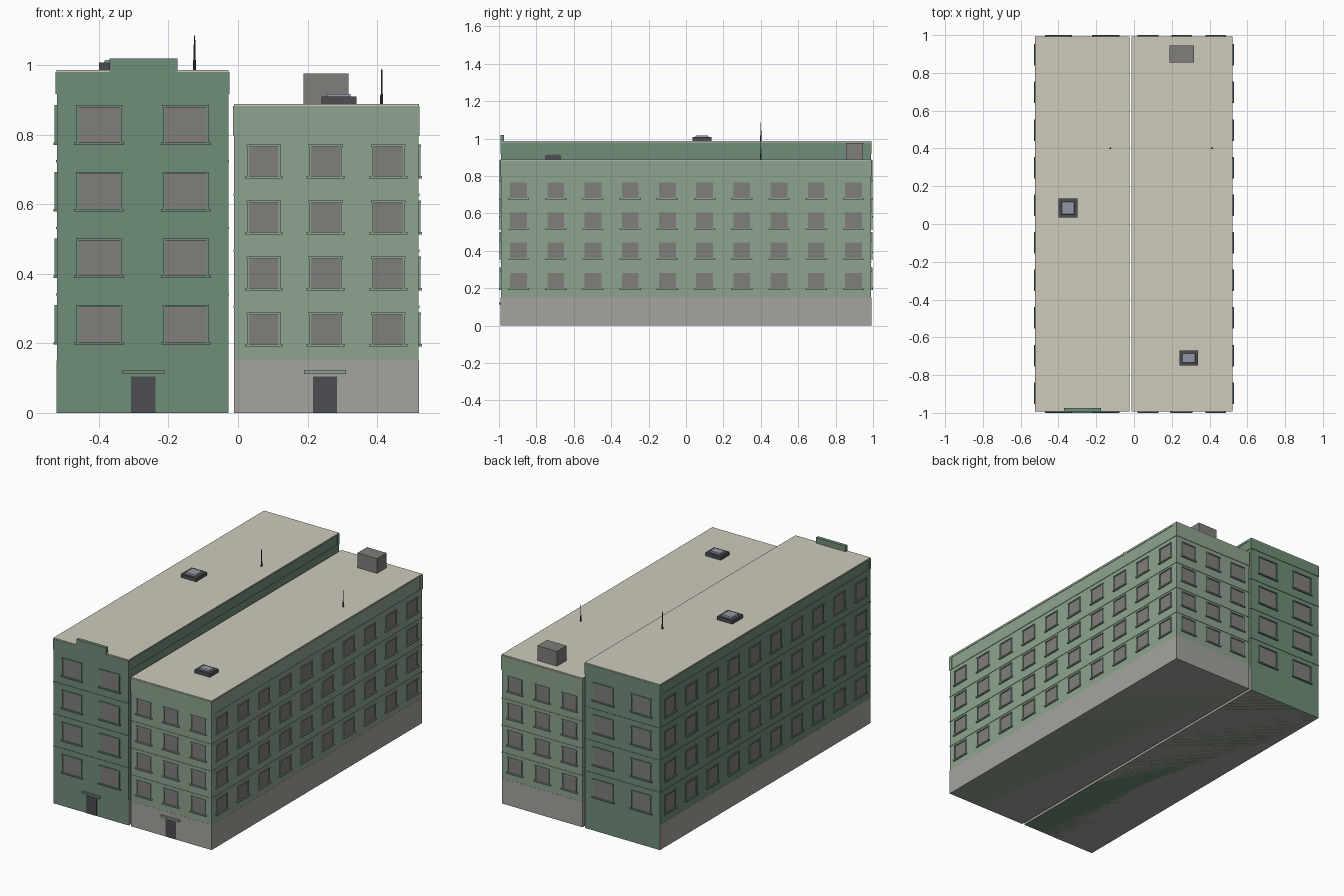
import bpy, bmesh
from mathutils import Vector, Matrix

if "Cube" in bpy.data.objects:
    bpy.data.objects.remove(bpy.data.objects["Cube"])


def material(name, rgb):
    m = bpy.data.materials.new(name)
    m.diffuse_color = (*rgb, 1)
    m.use_nodes = True
    m.node_tree.nodes["Principled BSDF"].inputs["Base Color"].default_value = m.diffuse_color
    return m


DARK_GREEN = material("dark_green", (0.16, 0.27, 0.19))
LIGHT_GREEN = material("light_green", (0.27, 0.37, 0.28))
STONE = material("stone", (0.38, 0.37, 0.34))
ROOF = material("roof_beige", (0.62, 0.59, 0.50))
PANE = material("pane", (0.22, 0.21, 0.195))
CHARCOAL = material("charcoal", (0.07, 0.075, 0.085))
SKY_GLASS = material("skylight_glass", (0.28, 0.31, 0.36))


def add_box(bm, x0, x1, y0, y1, z0, z1):
    size = Vector((x1 - x0, y1 - y0, z1 - z0))
    mid = Vector((x0 + x1, y0 + y1, z0 + z1)) / 2
    bmesh.ops.create_cube(bm, size=1, matrix=Matrix.Translation(mid) @ Matrix.Diagonal((*size, 1)))


def boxes(name, mat, items):
    bm = bmesh.new()
    for item in items:
        add_box(bm, *item)
    me = bpy.data.meshes.new(name)
    bm.to_mesh(me)
    bm.free()
    me.materials.append(mat)
    ob = bpy.data.objects.new(name, me)
    bpy.context.collection.objects.link(ob)
    return ob


def on_face(face, u0, u1, d, z0, z1):
    """Box on a wall: face = (axis, wall position, outward sign), d = projection."""
    axis, wall, s = face
    a, b = sorted((wall - s * 0.004, wall + s * d))
    return (a, b, u0, u1, z0, z1) if axis == "x" else (u0, u1, a, b, z0, z1)


def windows(name, trim, groups, sills, h):
    panes, frames = [], []
    for face, centres, w in groups:
        for c in centres:
            for z in sills:
                l, r, t = c - w / 2, c + w / 2, z + h
                panes.append(on_face(face, l, r, 0.002, z, t))
                frames += [on_face(face, l - 0.001, l + 0.004, 0.006, z, t),
                           on_face(face, r - 0.004, r + 0.001, 0.006, z, t),
                           on_face(face, l - 0.003, r + 0.003, 0.007, t - 0.004, t + 0.002),
                           on_face(face, l - 0.008, r + 0.008, 0.0095, z - 0.002, z + 0.005)]
    boxes(name + "_window_panes", PANE, panes)
    boxes(name + "_window_frames", trim, frames)


def skylight(name, x0, x1, y0, y1, z):
    boxes(name + "_curb", CHARCOAL, [(x0, x1, y0, y1, z - 0.002, z + 0.021)])
    g = 0.014
    glass = boxes(name + "_glass", SKY_GLASS,
                  [(x0 + g, x1 - g, y0 + g, y1 - g, z + 0.018, z + 0.029)])
    # bevelled lid edge
    mid = Vector(((x0 + x1) / 2, (y0 + y1) / 2))
    for v in glass.data.vertices:
        if v.co.z > z + 0.025:
            v.co.x = mid.x + (v.co.x - mid.x) * 0.9
            v.co.y = mid.y + (v.co.y - mid.y) * 0.9


def antenna(name, x, y, z):
    bm = bmesh.new()
    for r0, r1, h in ((0.0045, 0.004, 0.03), (0.0028, 0.002, 0.1)):
        bmesh.ops.create_cone(bm, cap_ends=True, segments=8, radius1=r0, radius2=r1, depth=h,
                              matrix=Matrix.Translation((x, y, z + h / 2)))
    me = bpy.data.meshes.new(name)
    bm.to_mesh(me)
    bm.free()
    me.materials.append(CHARCOAL)
    bpy.context.collection.objects.link(bpy.data.objects.new(name, me))


Y = 0.99
SIDE_COLUMNS = [-0.8955 + 0.199 * i for i in range(10)]


def building(name, mat, x0, x1, frieze, top, columns, w, first, step, h, side, door_x):
    e = 0.003
    ring = lambda p, za, zb: (x0 - p, x1 + p, -Y - p, Y + p, za, zb)
    sills = [first + step * i for i in range(4)]
    boxes(name + "_walls", mat, [ring(0, 0, top - 0.01)])
    # frieze with a thin moulding under it, and end boards wrapping the corners
    boxes(name + "_frieze", mat, [ring(0.001, frieze, top - 0.008), ring(e, frieze - 0.003, frieze + 0.002),
                                  ring(e, top - 0.014, top - 0.006)]
          + [(x0 - e, x1 + e, *sorted((s * (Y + e), s * (Y - 0.018))), frieze, top - 0.008) for s in (-1, 1)])
    boxes(name + "_roof", ROOF, [ring(0.001, top - 0.007, top)])
    # string courses between the floors
    boxes(name + "_string_courses", mat,
          [ring(0.0025, z - 0.052, z - 0.046) for z in sills[1:]])
    front, back = ("y", -Y, -1), ("y", Y, 1)
    side_face = ("x", x0, -1) if side < 0 else ("x", x1, 1)
    windows(name, mat, [(front, columns, w), (back, columns, w), (side_face, SIDE_COLUMNS, 0.098)],
            sills, h)
    # entrance
    boxes(name + "_door", CHARCOAL, [on_face(front, door_x - 0.035, door_x + 0.035, 0.0012, 0, 0.105)])
    boxes(name + "_door_canopy", mat, [on_face(front, door_x - 0.06, door_x + 0.06, 0.0095, 0.112, 0.124)])


building("left_building", DARK_GREEN, -0.521, -0.028, 0.92, 0.986,
         (-0.399, -0.150), 0.128, 0.198, 0.1915, 0.11, -1, -0.272)
building("right_building", LIGHT_GREEN, -0.011, 0.519, 0.80, 0.888,
         (0.074, 0.252, 0.4325), 0.093, 0.193, 0.161, 0.093, 1, 0.25)

# stone ground floors
p = 0.0007
boxes("left_building_ground_floor", STONE, [(-0.521 - p, -0.028 + p, -Y + 0.002, Y - 0.002, 0, 0.15)])
boxes("right_building_ground_floor", STONE, [(-0.011 - p, 0.519 + p, -Y - p, Y + p, 0, 0.15)])

# raised parapet panel on the left front
boxes("left_building_parapet_panel", DARK_GREEN, [(-0.37, -0.174, -0.993, -0.973, 0.975, 1.019)])

# roof fittings
skylight("left_skylight", -0.40, -0.30, 0.035, 0.135, 0.986)
skylight("right_skylight", 0.24, 0.34, -0.75, -0.67, 0.888)
boxes("stair_penthouse", PANE, [(0.188, 0.317, 0.855, 0.945, 0.88, 0.976)])
antenna("left_antenna", -0.125, 0.40, 0.985)
antenna("right_antenna", 0.413, 0.40, 0.887)
